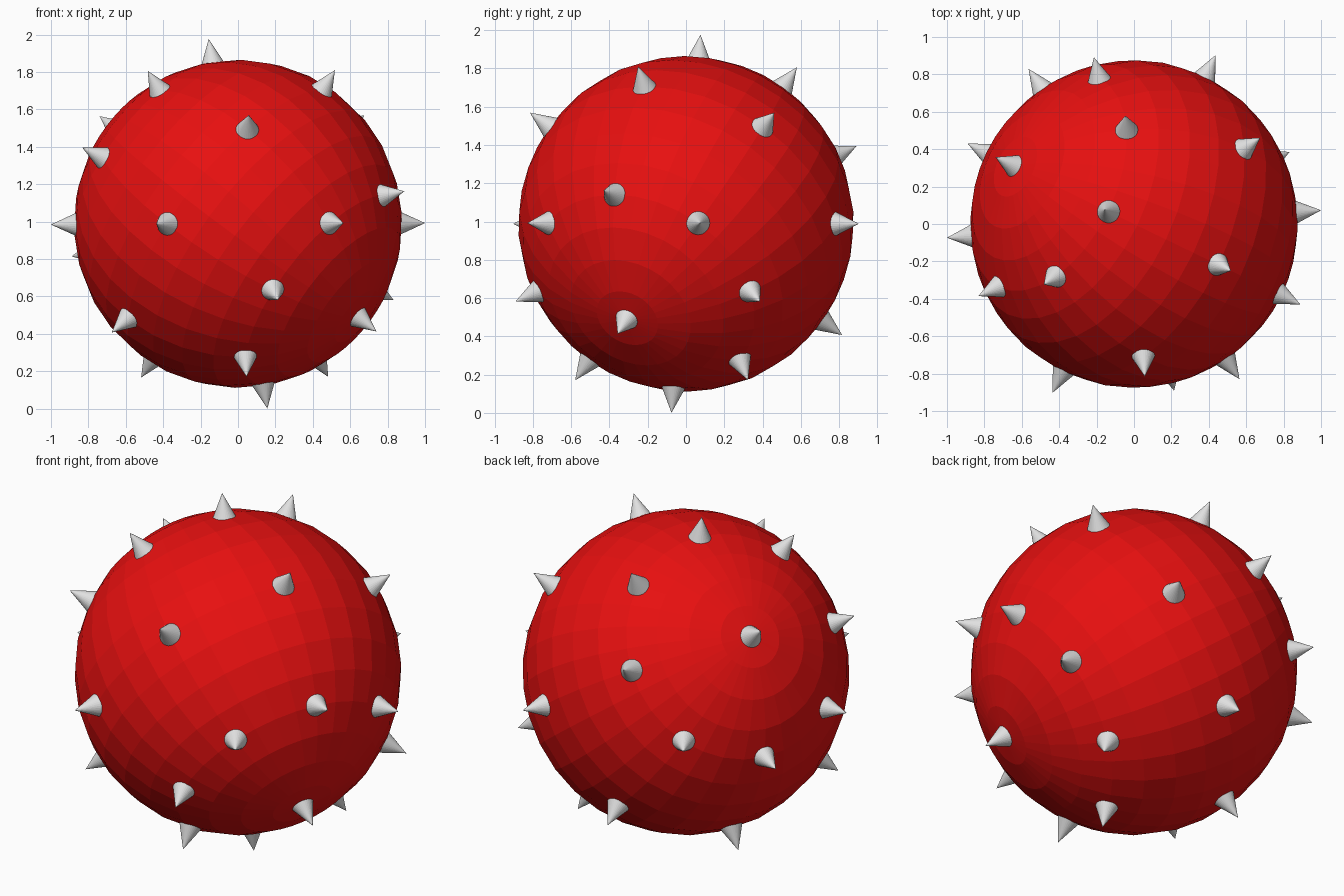
import bpy
import math
from mathutils import Matrix, Vector

cube = bpy.data.objects.get("Cube")
if cube:
    bpy.data.objects.remove(cube, do_unlink=True)

BALL_RADIUS = 0.877
SPIKE_BASE = 0.85
SPIKE_TIP = 1.003
CENTRE = Vector((0, 0, 0.988))
# The ball's pole leans over; the spikes share the same tilted axis
TILT = Matrix.Rotation(math.radians(154.2), 4, 'Z') @ Matrix.Rotation(math.radians(55), 4, 'Y')


def material(name, colour):
    mat = bpy.data.materials.new(name)
    mat.use_nodes = True
    mat.diffuse_color = colour
    mat.node_tree.nodes["Principled BSDF"].inputs["Base Color"].default_value = colour
    return mat


red = material("red", (0.8, 0.005, 0.005, 1))
grey = material("light_grey", (0.75, 0.75, 0.75, 1))

# Faceted ball
bpy.ops.mesh.primitive_uv_sphere_add(segments=32, ring_count=16, radius=BALL_RADIUS)
ball = bpy.context.object
ball.name = "ball"
ball.matrix_world = Matrix.Translation(CENTRE) @ TILT
ball.data.materials.append(red)


# Spikes: one at each pole and eight on each of three rings
def add_spike(name, polar, around):
    bpy.ops.mesh.primitive_cone_add(vertices=32, radius1=0.07, radius2=0,
                                    depth=SPIKE_TIP - SPIKE_BASE)
    spike = bpy.context.object
    spike.name = name
    aim = Matrix.Rotation(around, 4, 'Z') @ Matrix.Rotation(polar, 4, 'Y')
    lift = Matrix.Translation((0, 0, (SPIKE_TIP + SPIKE_BASE) / 2))
    spike.matrix_world = Matrix.Translation(CENTRE) @ TILT @ aim @ lift
    spike.data.materials.append(grey)


add_spike("spike_upper_pole", 0, 0)
add_spike("spike_lower_pole", math.pi, 0)
for ring, label in enumerate(("upper", "middle", "lower"), start=1):
    for i in range(8):
        add_spike(f"spike_{label}_{i + 1}", ring * math.pi / 4, i * math.pi / 4)
